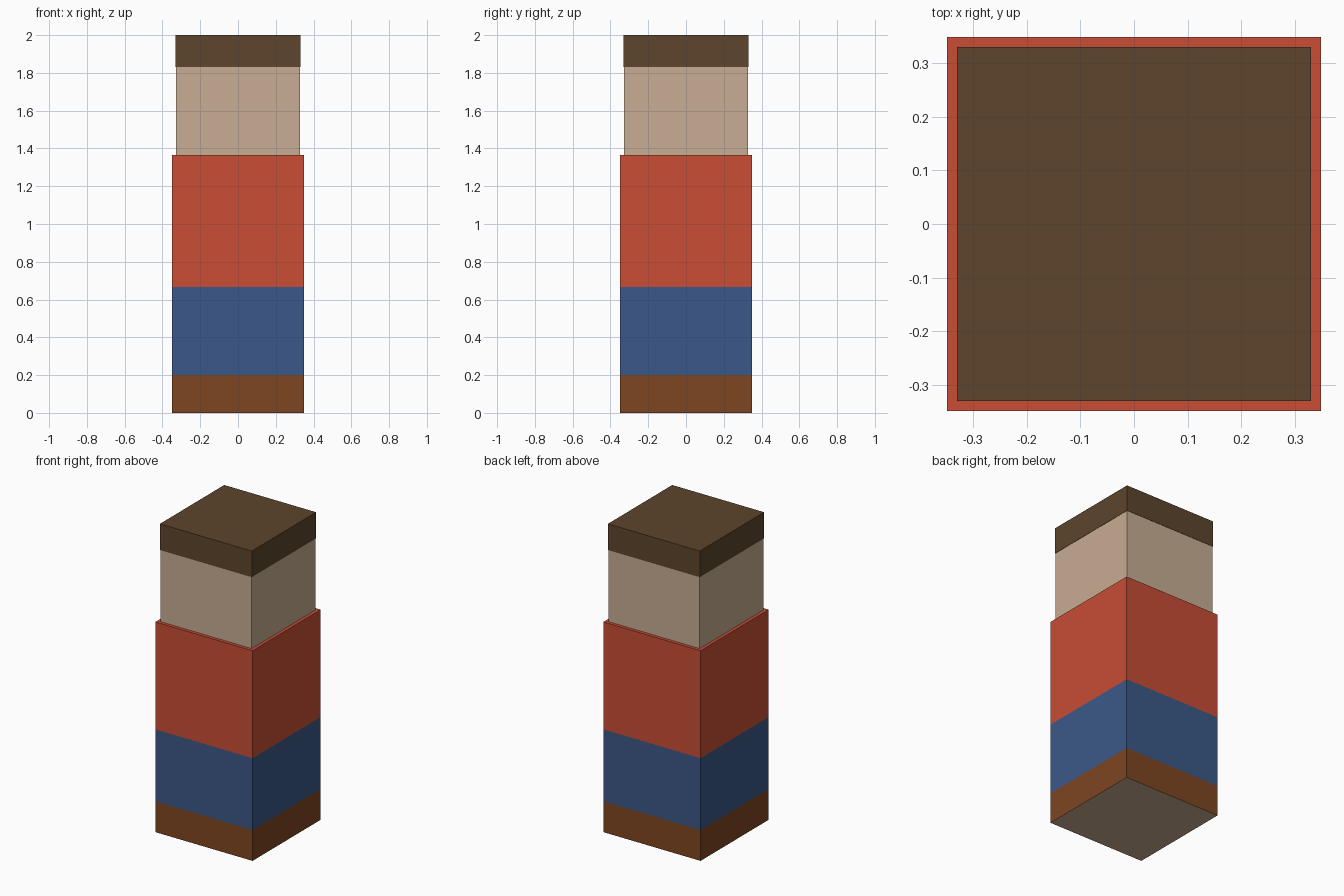
import bpy
import bmesh

cube = bpy.data.objects.get("Cube")
if cube:
    bpy.data.objects.remove(cube, do_unlink=True)


def linear(c):
    c /= 255
    return c / 12.92 if c <= 0.04045 else ((c + 0.055) / 1.055) ** 2.4


def material(name, r, g, b):
    colour = (linear(r), linear(g), linear(b), 1)
    mat = bpy.data.materials.new(name)
    mat.diffuse_color = colour
    mat.use_nodes = True
    shader = next(n for n in mat.node_tree.nodes if n.type == 'BSDF_PRINCIPLED')
    shader.inputs["Base Color"].default_value = colour
    return mat


def block(name, half, bottom, top, side_mat, base_mat=None):
    """Square block; its underside can take a second colour."""
    bm = bmesh.new()
    bmesh.ops.create_cube(bm, size=2)
    for v in bm.verts:
        v.co.x *= half
        v.co.y *= half
        v.co.z = top if v.co.z > 0 else bottom
    bm.normal_update()
    mesh = bpy.data.meshes.new(name)
    mesh.materials.append(side_mat)
    if base_mat:
        mesh.materials.append(base_mat)
        for f in bm.faces:
            f.material_index = 1 if f.normal.z < -0.5 else 0
    bm.to_mesh(mesh)
    bm.free()
    obj = bpy.data.objects.new(name, mesh)
    bpy.context.collection.objects.link(obj)
    return obj


skin = material("skin tan", 200, 173, 147)
hair = material("hair dark brown", 93, 69, 44)
shirt = material("shirt red", 200, 77, 53)
trousers = material("trousers blue", 59, 88, 136)
shoes = material("shoe brown", 127, 70, 33)

# Lower body, with a pale sole
BODY = 0.349
block("shoes", BODY, 0, 0.2, shoes, skin)
block("trousers", BODY, 0.2, 0.667, trousers)

# Torso
block("shirt", BODY, 0.667, 1.365, shirt)

# Head and hair
block("head", 0.328, 1.365, 1.83, skin)
block("hair", 0.33, 1.83, 2, hair)
